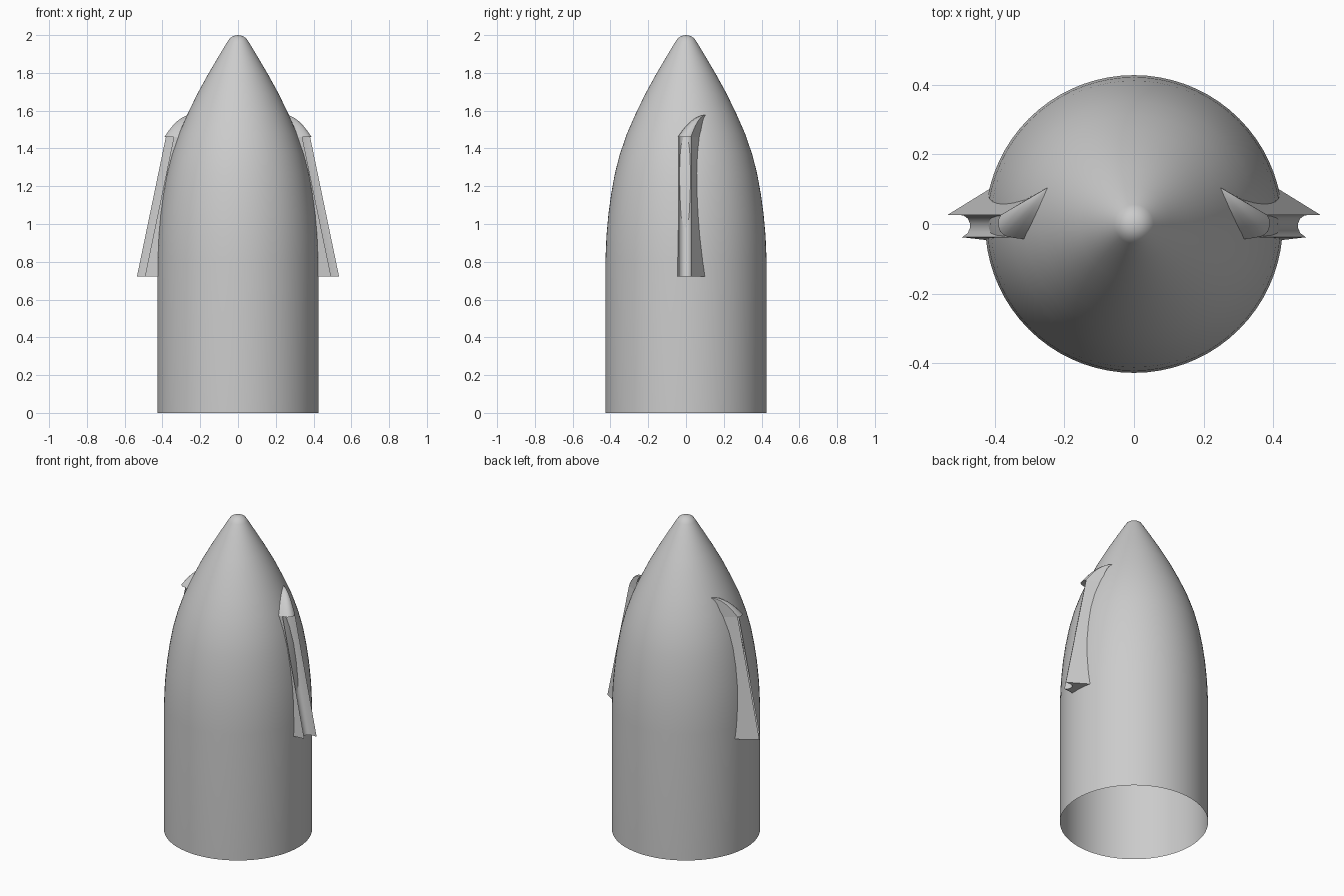
import bpy, bmesh, math

if "Cube" in bpy.data.objects:
    bpy.data.objects.remove(bpy.data.objects["Cube"])

grey = bpy.data.materials.new("light grey")
grey.diffuse_color = (0.6, 0.6, 0.6, 1)
grey.use_nodes = True
grey.node_tree.nodes["Principled BSDF"].inputs["Base Color"].default_value = grey.diffuse_color

# hull profile: (z, radius)
PROFILE = [(0, .427), (.8, .427), (.94, .421), (1.05, .411), (1.16, .396), (1.27, .376),
           (1.37, .35), (1.48, .312), (1.58, .268), (1.69, .215), (1.79, .16), (1.88, .107),
           (1.965, .056), (1.985, .042), (1.996, .022), (2.0, 0)]


def hull_radius(z):
    for (z0, r0), (z1, r1) in zip(PROFILE, PROFILE[1:]):
        if z <= z1:
            return r0 + (r1 - r0) * (z - z0) / (z1 - z0)
    return 0


def finish(name, bm, angle):
    me = bpy.data.meshes.new(name)
    bm.to_mesh(me)
    bm.free()
    ob = bpy.data.objects.new(name, me)
    bpy.context.collection.objects.link(ob)
    me.materials.append(grey)
    bpy.ops.object.select_all(action='DESELECT')
    ob.select_set(True)
    bpy.context.view_layer.objects.active = ob
    bpy.ops.object.shade_smooth_by_angle(angle=math.radians(angle))
    return ob


# nose shell, open at the bottom
bm = bmesh.new()
vs = [bm.verts.new((r, 0, z)) for z, r in PROFILE]
es = [bm.edges.new(p) for p in zip(vs, vs[1:])]
bmesh.ops.spin(bm, geom=vs + es, cent=(0, 0, 0), axis=(0, 0, 1), angle=math.tau, steps=72)
bmesh.ops.remove_doubles(bm, verts=bm.verts, dist=1e-4)
bmesh.ops.recalc_face_normals(bm, faces=bm.faces)
finish("nose_shell", bm, 40)


def to_hull(p, d, z):
    """Walk from p along d until just under the hull surface."""
    x, y = p
    while math.hypot(x, y) > hull_radius(z) - .004:
        x, y = x + d[0] * .02, y + d[1] * .02
    return (x, y)


def loft(bm, rings, cap_first):
    rows = [[bm.verts.new(p) for p in ring] for ring in rings]
    for a, b in zip(rows, rows[1:]):
        for i in range(len(a) - 1):
            bm.faces.new((a[i], a[i + 1], b[i + 1], b[i]))
    if cap_first:
        bm.faces.new(rows[0][::-1])


BACK, FRONT = (-.12, .074), (-.085, -.010)
Z0, Z1 = .722, 1.46
APEX = (.245, .106, 1.578)

# channelled rail: sections leaning in towards the nose
CHANNEL = [(.535, .026), (.490, .025), (.477, .016), (.471, .003), (.471, -.012),
           (.477, -.026), (.493, -.038)]


def rail_ring(z):
    s = -.153 * (z - Z0) / (Z1 - Z0)
    pts = [(x + s, y) for x, y in CHANNEL]
    pts = [to_hull(pts[0], BACK, z)] + pts + [to_hull(pts[-1], FRONT, z)]
    return [(x, y, z) for x, y in pts]


bm = bmesh.new()
loft(bm, [rail_ring(Z0 + (Z1 - Z0) * i / 12) for i in range(13)], True)
bmesh.ops.recalc_face_normals(bm, faces=bm.faces)
rail = finish("side_rail", bm, 35)

# rounded cap closing the top of the rail
BASE = [(.382, .026), (.389, .012), (.389, -.006), (.384, -.022), (.370, -.034), (.345, -.040)]
base = [to_hull(BASE[0], BACK, Z1)] + BASE + [to_hull(BASE[-1], FRONT, Z1)]
rings = []
for i in range(9):
    h = math.cos(math.pi / 2 * i / 8) if i < 8 else .01
    z = Z1 + (APEX[2] - Z1) * (1 - h * h)
    rings.append([(APEX[0] + (x - APEX[0]) * h, APEX[1] + (y - APEX[1]) * h, z) for x, y in base])
bm = bmesh.new()
loft(bm, rings, True)
bmesh.ops.recalc_face_normals(bm, faces=bm.faces)
cap = finish("rail_cap", bm, 35)

# mirror rail and cap to the other side
centre = bpy.data.objects["nose_shell"]
for ob in (rail, cap):
    m = ob.modifiers.new("mirror", 'MIRROR')
    m.mirror_object = centre
